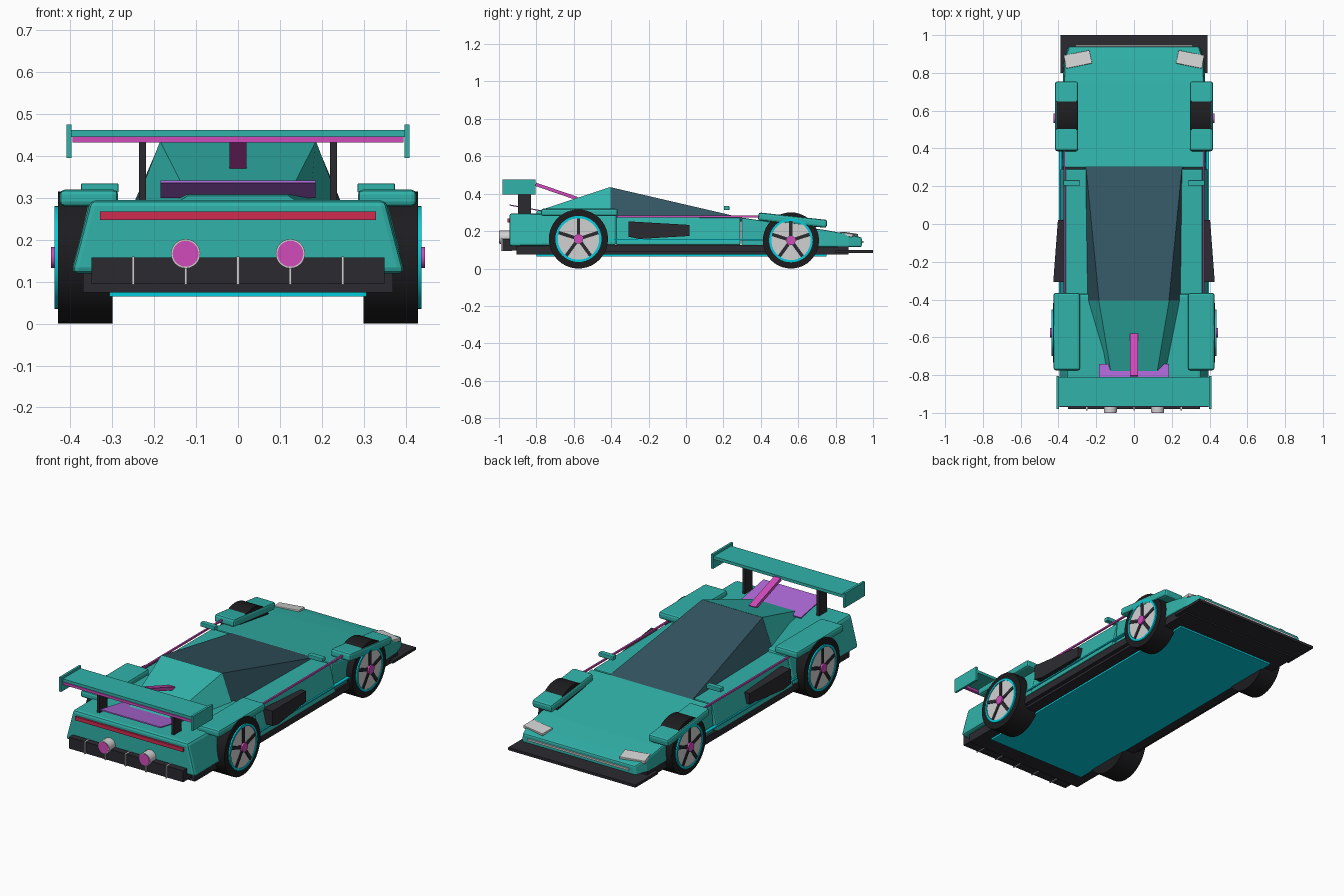
import bpy, bmesh, math
from mathutils import Matrix, Vector

cube = bpy.data.objects.get("Cube")
if cube:
    bpy.data.objects.remove(cube, do_unlink=True)


def material(name, r, g, b):
    m = bpy.data.materials.new(name)
    m.use_nodes = True
    m.diffuse_color = (r, g, b, 1)
    m.node_tree.nodes["Principled BSDF"].inputs["Base Color"].default_value = (r, g, b, 1)
    return m


TEAL = material("teal paint", 0.03, 0.45, 0.40)
CYAN = material("cyan glow", 0.0, 0.62, 0.72)
GLASS = material("tinted glass", 0.033, 0.092, 0.122)
BLACK = material("black trim", 0.023, 0.023, 0.03)
TYRE = material("tyre rubber", 0.012, 0.012, 0.014)
PURPLE = material("purple panel", 0.42, 0.14, 0.68)
PINK = material("magenta accent", 0.64, 0.07, 0.50)
RED = material("red light", 0.62, 0.025, 0.08)
GREY = material("light grey metal", 0.64, 0.64, 0.64)


def finish(name, bm, mat, bevel=0.0, smooth=False):
    bmesh.ops.recalc_face_normals(bm, faces=bm.faces)
    mesh = bpy.data.meshes.new(name)
    bm.to_mesh(mesh)
    bm.free()
    mesh.materials.append(mat)
    ob = bpy.data.objects.new(name, mesh)
    bpy.context.collection.objects.link(ob)
    if bevel:
        mod = ob.modifiers.new("bevel", "BEVEL")
        mod.width, mod.segments = bevel, 2
    if smooth:
        bpy.ops.object.select_all(action="DESELECT")
        ob.select_set(True)
        bpy.context.view_layer.objects.active = ob
        bpy.ops.object.shade_smooth_by_angle(angle=math.radians(35))
    return ob


def box(name, mat, x, y, z, bevel=0.0, turn=None):
    """Box from (min, max) ranges, optionally turned about its centre."""
    bm = bmesh.new()
    size = Vector((x[1] - x[0], y[1] - y[0], z[1] - z[0]))
    mid = Vector((x[0] + x[1], y[0] + y[1], z[0] + z[1])) / 2
    mat4 = Matrix.Translation(mid) @ (turn or Matrix()) @ Matrix.Diagonal((*size, 1))
    bmesh.ops.create_cube(bm, size=1, matrix=mat4)
    return finish(name, bm, mat, bevel)


def side_box(name, mat, s, x, y, z, bevel=0.0, turn=None):
    return box(name, mat, sorted((s * x[0], s * x[1])), y, z, bevel, turn)


def loft(name, mat, sections, bevel=0.0):
    """Symmetric shell through sections (y, base z, top z, base half width, top half width)."""
    bm = bmesh.new()
    rings = [[bm.verts.new(p) for p in ((-a, y, z0), (a, y, z0), (b, y, z1), (-b, y, z1))]
             for y, z0, z1, a, b in sections]
    for r, q in zip(rings, rings[1:]):
        for i in range(4):
            bm.faces.new((r[i], r[(i + 1) % 4], q[(i + 1) % 4], q[i]))
    bm.faces.new(rings[0])
    bm.faces.new(rings[-1])
    return finish(name, bm, mat, bevel)


def cylinder(name, mat, centre, radius, depth, axis="X", sides=32, bevel=0.0):
    bm = bmesh.new()
    turn = Matrix.Rotation(math.pi / 2, 4, "Y" if axis == "X" else "X")
    bmesh.ops.create_cone(bm, cap_ends=True, segments=sides, radius1=radius, radius2=radius,
                          depth=depth, matrix=Matrix.Translation(centre) @ turn)
    return finish(name, bm, mat, bevel, smooth=True)


def ring(name, mat, centre, outer, inner, depth, sides=40):
    bm = bmesh.new()
    loops = []
    for r, dx in ((outer, -1), (outer, 1), (inner, 1), (inner, -1)):
        loops.append([bm.verts.new((centre[0] + dx * depth / 2,
                                    centre[1] + r * math.cos(math.tau * i / sides),
                                    centre[2] + r * math.sin(math.tau * i / sides)))
                      for i in range(sides)])
    for a, b in zip(loops, loops[1:] + loops[:1]):
        for i in range(sides):
            j = (i + 1) % sides
            bm.faces.new((a[i], a[j], b[j], b[i]))
    return finish(name, bm, mat, smooth=True)


def wheel(label, s, y, r, x_in, x_out):
    side = "left" if s > 0 else "right"
    n = f"{label}_{side}_"
    face = s * x_out
    cylinder(n + "tyre", TYRE, (s * (x_in + x_out) / 2, y, r), r, x_out - x_in, sides=40)
    cylinder(n + "rim", GREY, (face, y, r), r * 0.72, 0.008)
    ring(n + "rim_ring", CYAN, (face, y, r), r * 0.78, r * 0.70, 0.016)
    for i in range(5):
        a = math.tau * i / 5
        off = Vector((0, math.sin(a), math.cos(a))) * r * 0.42
        c = Vector((face + s * 0.004, y, r)) + off
        h = Vector((0.004, 0.009, r * 0.29))
        box(n + f"spoke_{i}", BLACK, *[(c[k] - h[k], c[k] + h[k]) for k in range(3)],
            turn=Matrix.Rotation(-a, 4, "X"))
    cylinder(n + "hub", PINK, (face + s * 0.005, y, r), 0.025, 0.022, sides=20)


# Body shell
loft("rear_body", TEAL, [(-0.945, 0.12, 0.295, 0.398, 0.352),
                         (-0.37, 0.125, 0.29, 0.398, 0.36)], 0.014)
loft("middle_body", TEAL, [(-0.375, 0.125, 0.277, 0.398, 0.362),
                           (0.292, 0.125, 0.272, 0.398, 0.362)], 0.008)
loft("hood", TEAL, [(0.298, 0.12, 0.272, 0.38, 0.37), (0.75, 0.115, 0.205, 0.378, 0.37),
                    (0.87, 0.115, 0.183, 0.372, 0.365), (0.94, 0.115, 0.166, 0.35, 0.342)], 0.008)

# Cabin
loft("cabin_glass", GLASS, [(-0.405, 0.265, 0.435, 0.25, 0.185),
                            (0.34, 0.25, 0.262, 0.265, 0.258)])
loft("engine_cover", TEAL, [(-0.80, 0.275, 0.305, 0.17, 0.12),
                            (-0.405, 0.265, 0.436, 0.251, 0.186)])
box("rear_deck_panel", PURPLE, (-0.185, 0.185), (-0.945, -0.74), (0.318, 0.324),
    turn=Matrix.Rotation(-0.18, 4, "X"))
box("roof_spine", PINK, (-0.02, 0.02), (-0.81, -0.575), (0.403, 0.421),
    turn=Matrix.Rotation(-0.33, 4, "X"))

# Floor, splitter and diffuser
box("floor", BLACK, (-0.37, 0.37), (-0.905, 0.87), (0.075, 0.122))
box("underglow_plate", CYAN, (-0.307, 0.307), (-0.80, 0.75), (0.065, 0.076))
box("front_splitter", BLACK, (-0.39, 0.39), (0.80, 1.0), (0.083, 0.098))
box("nose_strip", GREY, (-0.31, 0.31), (0.935, 0.948), (0.137, 0.147))
box("diffuser", BLACK, (-0.35, 0.35), (-0.98, -0.90), (0.095, 0.158))
for i in range(-2, 3):
    box(f"diffuser_fin_{i + 3}", GREY, (i * 0.125 - 0.003, i * 0.125 + 0.003),
        (-0.988, -0.93), (0.093, 0.16))
box("tail_light", RED, (-0.33, 0.33), (-0.955, -0.93), (0.247, 0.268))

# Rear wing
box("wing_blade", TEAL, (-0.40, 0.40), (-0.965, -0.81), (0.446, 0.462))
box("wing_stripe", PINK, (-0.395, 0.395), (-0.97, -0.95), (0.433, 0.447))

for s in (-1, 1):
    side = "left" if s > 0 else "right"
    wheel("rear", s, -0.575, 0.158, 0.30, 0.43)
    wheel("front", s, 0.561, 0.15, 0.30, 0.41)

    # Fenders
    side_box(side + "_rear_fender", TEAL, s, (0.286, 0.426), (-0.775, -0.365), (0.28, 0.32), 0.012)
    side_box(side + "_front_fender", TEAL, s, (0.296, 0.418), (0.385, 0.755), (0.237, 0.28), 0.012,
             Matrix.Rotation(-0.11, 4, "X"))

    # Side trim
    side_box(side + "_skirt", BLACK, s, (0.36, 0.392), (-0.43, 0.43), (0.088, 0.127))
    side_box(side + "_sill_strip", CYAN, s, (0.38, 0.398), (-0.41, 0.50), (0.151, 0.158))
    side_box(side + "_shoulder_line", PINK, s, (0.365, 0.374), (-0.37, 0.39), (0.274, 0.283))
    bm = bmesh.new()
    outline = ((-0.307, 0.252), (0.02, 0.233), (0.02, 0.174), (-0.25, 0.158), (-0.307, 0.17))
    inner = [bm.verts.new((s * 0.35, y, z)) for y, z in outline]
    outer = [bm.verts.new((s * (0.403 - 0.075 * (y - 0.02)), y, z)) for y, z in outline]
    bm.faces.new(inner)
    bm.faces.new(outer)
    for i in range(5):
        j = (i + 1) % 5
        bm.faces.new((inner[i], inner[j], outer[j], outer[i]))
    finish(side + "_air_intake", bm, BLACK)

    # Mirrors, headlights and exhausts
    side_box(side + "_mirror", TEAL, s, (0.285, 0.375), (0.203, 0.232), (0.312, 0.335), 0.004)
    tilt = Matrix.Rotation(-s * 0.2, 4, "Z") @ Matrix.Rotation(-0.15, 4, "X")
    side_box(side + "_headlight", GREY, s, (0.227, 0.367), (0.835, 0.907), (0.172, 0.19), 0.003, tilt)
    cylinder(side + "_exhaust", GREY, (s * 0.125, -0.96, 0.167), 0.035, 0.076, "Y", 24)
    cylinder(side + "_exhaust_core", PINK, (s * 0.125, -0.985, 0.167), 0.031, 0.03, "Y", 24)

    # Wing supports
    side_box(side + "_wing_post", BLACK, s, (0.22, 0.236), (-0.897, -0.83), (0.285, 0.447))
    side_box(side + "_wing_endplate", TEAL, s, (0.398, 0.41), (-0.98, -0.805), (0.395, 0.475))
